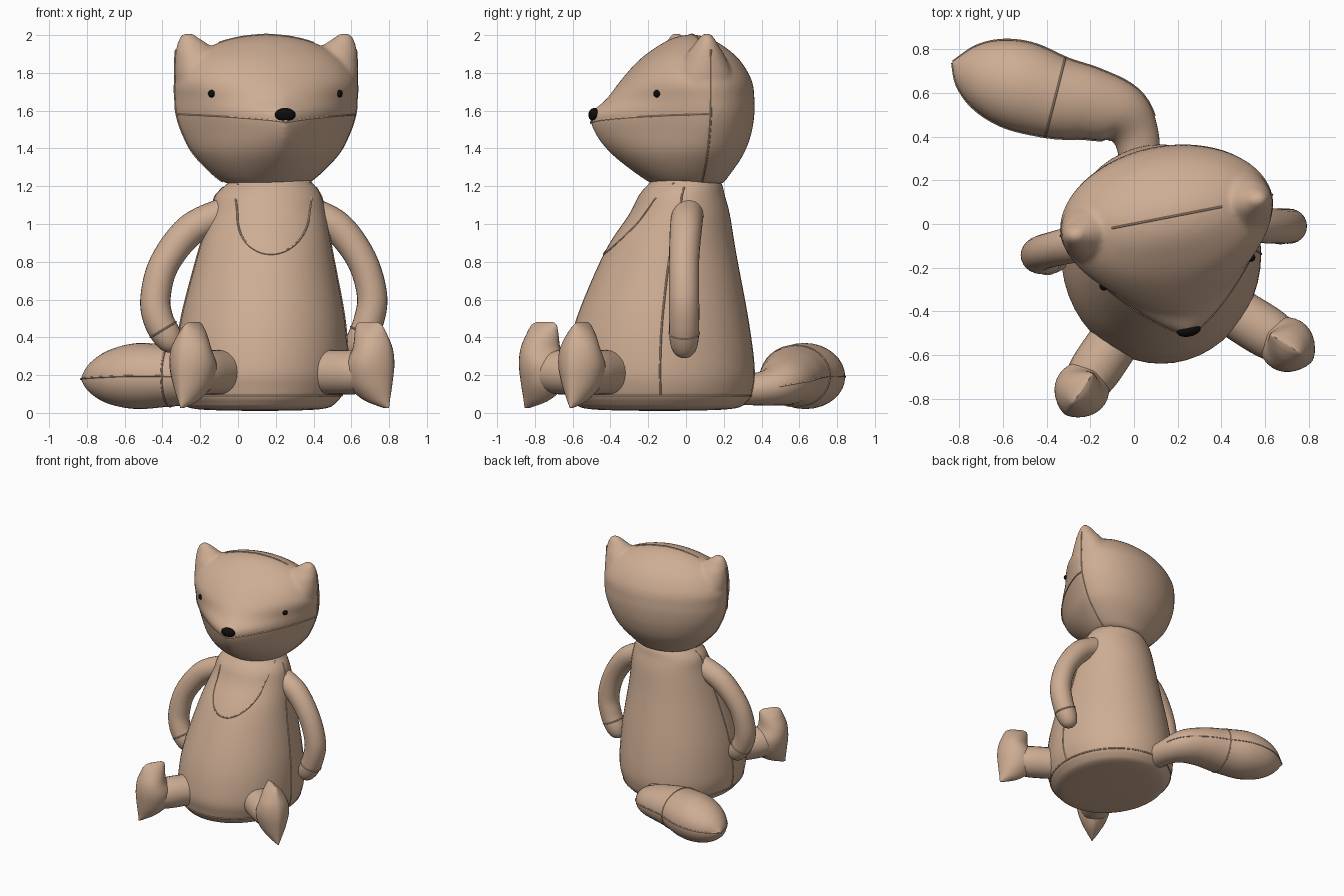
import bpy, bmesh
from math import sin, cos, pi, radians, copysign
from mathutils import Vector

cube = bpy.data.objects.get("Cube")
if cube:
    bpy.data.objects.remove(cube, do_unlink=True)


def material(name, color):
    m = bpy.data.materials.new(name)
    m.use_nodes = True
    m.diffuse_color = color
    bsdf = next(n for n in m.node_tree.nodes if n.type == 'BSDF_PRINCIPLED')
    bsdf.inputs["Base Color"].default_value = color
    return m


FABRIC = material("tan fabric", (0.62, 0.42, 0.295, 1))
BLACK = material("black", (0.004, 0.004, 0.004, 1))


def spline(keys, n=6):
    """Smooth curve through tuples of any length."""
    out = []
    for i in range(len(keys) - 1):
        quad = [keys[min(max(i + k, 0), len(keys) - 1)] for k in (-1, 0, 1, 2)]
        for s in range(n):
            t = s / n
            out.append(tuple(
                b + t * ((c - a) / 2 + t * (a - 2.5 * b + 2 * c - d / 2
                                            + t * (1.5 * (b - c) + (d - a) / 2)))
                for a, b, c, d in zip(*quad)))
    return out + [tuple(keys[-1])]


def section(ring, a):
    """Point of a horizontal slice: round back, front of its own depth and sharpness."""
    z, cx, cy, w, back, front, p = ring
    c, s = cos(a), sin(a)
    if s >= 0:
        return Vector((cx + w * c, cy + back * s, z))
    e = 2 / p
    return Vector((cx + w * copysign(abs(c) ** e, c), cy - front * abs(s) ** e, z))


def slices(rings, n=48):
    return [[section(r, 2 * pi * k / n) for k in range(n)] for r in rings]


def ring_at(rings, z):
    for a, b in zip(rings, rings[1:]):
        if a[0] <= z <= b[0]:
            t = (z - a[0]) / max(b[0] - a[0], 1e-6)
            return tuple(u + (v - u) * t for u, v in zip(a, b))
    return rings[-1]


def finish(ob, mat, angle=40):
    ob.data.materials.clear()
    ob.data.materials.append(mat)
    bpy.ops.object.select_all(action='DESELECT')
    ob.select_set(True)
    bpy.context.view_layer.objects.active = ob
    bpy.ops.object.shade_smooth_by_angle(angle=radians(angle))
    return ob


def loft(name, *shells, mat=FABRIC):
    """Skin one or more stacks of closed loops."""
    bm = bmesh.new()
    for loops in shells:
        rows = [[bm.verts.new(p) for p in loop] for loop in loops]
        n = len(rows[0])
        for lo, hi in zip(rows, rows[1:]):
            for k in range(n):
                bm.faces.new((lo[k], lo[(k + 1) % n], hi[(k + 1) % n], hi[k]))
        bm.faces.new(rows[0][::-1])
        bm.faces.new(rows[-1])
    bmesh.ops.recalc_face_normals(bm, faces=bm.faces)
    me = bpy.data.meshes.new(name)
    bm.to_mesh(me)
    bm.free()
    ob = bpy.data.objects.new(name, me)
    bpy.context.collection.objects.link(ob)
    return finish(ob, mat)


def sweep(path, axis, squash=1, n=24):
    """Loops of given radius along a path; axis is normal to the bend."""
    pts = [Vector(p[:3]) for p in path]
    axis = Vector(axis)
    loops = []
    for i, p in enumerate(pts):
        tangent = (pts[min(i + 1, len(pts) - 1)] - pts[max(i - 1, 0)]).normalized()
        side = tangent.cross(axis).normalized()
        r = max(path[i][3], 0.003)
        loops.append([p + side * r * cos(2 * pi * k / n) + axis * r * squash * sin(2 * pi * k / n)
                      for k in range(n)])
    return loops


def seam(name, pts, closed=False, like=None):
    cu = bpy.data.curves.new(name, 'CURVE')
    cu.dimensions = '3D'
    cu.bevel_depth = 0.005
    cu.bevel_resolution = 1
    sp = cu.splines.new('POLY')
    sp.points.add(len(pts) - 1)
    for q, p in zip(sp.points, pts):
        q.co = (*p, 1)
    sp.use_cyclic_u = closed
    ob = bpy.data.objects.new(name, cu)
    bpy.context.collection.objects.link(ob)
    bpy.ops.object.select_all(action='DESELECT')
    ob.select_set(True)
    bpy.context.view_layer.objects.active = ob
    bpy.ops.object.convert(target='MESH')
    ob = finish(bpy.context.view_layer.objects.active, FABRIC)
    if like:
        place_head(ob)


def ball(name, loc, size, mat):
    rings = [(loc[2] - size[2] * cos(pi * i / 12), loc[0], loc[1]) +
             tuple(max(sin(pi * i / 12), 0.01) * s for s in (size[0], size[1], size[1])) + (2,)
             for i in range(13)]
    return loft(name, slices(rings, 20), mat=mat)


def place_head(ob):
    ob.location = (0.15, 0.03, 0)
    ob.rotation_euler = (0, 0, radians(11))


# Body: height, centre x, centre y, half width, half depth
body = [(0.01, .12, -.14, .02, .02), (0.02, .11, -.14, .33, .37), (0.06, .115, -.135, .41, .46),
        (0.13, .12, -.135, .445, .49), (.25, .125, -.137, .457, .5), (.5, .132, -.125, .433, .455),
        (.85, .145, -.083, .355, .348), (1.05, .158, -.035, .307, .267), (1.15, .16, -.022, .28, .228),
        (1.21, .17, -.005, .23, .195), (1.235, .17, 0, .19, .16), (1.24, .17, 0, .02, .02)]
body = spline([b + (b[4], 2) for b in body])
loft("body", slices(body))
seam("base_seam", [section(ring_at(body, .09), 2 * pi * k / 48) for k in range(48)], True)
for name, a in (("left_side_seam", 0), ("right_side_seam", pi)):
    seam(name, [section(ring_at(body, .09 + k * .046), a) for k in range(25)])

# Bib outline on the chest
bib = [(-.2, 1.22), (-.2, 1.13)]
bib += [(.19 * sin(t * pi / 24), 1.05 - .21 * cos(t * pi / 24)) for t in range(-12, 13)]
bib += [(.2, 1.13), (.2, 1.22)]
bib_pts = []
for x, z in bib:
    r = ring_at(body, z)
    u = min(max((x + .03) / r[3], -.95), .95)
    bib_pts.append((r[1] + r[3] * u, r[2] - r[5] * (1 - u * u) ** .5, z))
seam("bib_seam", bib_pts)

# Head with ears: height, half width, back depth, front depth, front roundness
head = [(1.205, .02, .02, .02, 2), (1.212, .19, .15, .19, 2), (1.25, .27, .19, .27, 1.9),
        (1.37, .39, .27, .43, 1.55), (1.48, .45, .31, .52, 1.35), (1.58, .483, .325, .545, 1.33),
        (1.66, .49, .325, .46, 1.5), (1.76, .487, .31, .375, 1.8), (1.87, .41, .245, .27, 2),
        (1.95, .28, .15, .16, 2), (1.99, .14, .07, .08, 2), (2.003, .01, .01, .01, 2)]
head = spline([(z, 0, 0, w, b, f, p) for z, w, b, f, p in head])
# Ear: height, inner x, outer x, half thickness
ear = spline([(1.6, .2, .44, .15), (1.75, .23, .487, .16), (1.88, .25, .49, .11),
              (1.94, .3, .483, .07), (1.985, .365, .467, .04), (2.01, .4, .445, .015)])
ears = [[(z, s * (i + o) / 2, 0, (o - i) / 2, t, t, 2) for z, i, o, t in ear] for s in (1, -1)]
skull = loft("head", slices(head, 72), *[slices(e, 32) for e in ears])
place_head(skull)
remesh = skull.modifiers.new("blend", 'REMESH')
remesh.mode = 'VOXEL'
remesh.voxel_size = 0.014
remesh.use_smooth_shade = True
soften = skull.modifiers.new("soften", 'SMOOTH')
soften.factor = 0.5
soften.iterations = 6

# Head seams: mouth, cheeks up to the ears, crown
mouth = []
for k in range(41):
    a = pi + pi * k / 40
    mouth.append(section(ring_at(head, 1.535 + .045 * abs(cos(a))), a))
seam("mouth_seam", mouth, like=skull)
for name, s in (("left_cheek_seam", 1), ("right_cheek_seam", -1)):
    cheek = [(s * r[3], .01, r[0]) for r in head if 1.22 < r[0] < 1.75]
    cheek += [(s * e[2], .01, e[0]) for e in ear if 1.76 < e[0] < 1.93]
    seam(name, cheek, like=skull)
half = [(r[3], 0, r[0]) for r in head if r[0] > 1.95]
seam("crown_seam", half + [(-x, y, z) for x, y, z in half[::-1]], like=skull)

# Nose and eyes
place_head(ball("nose", (0, -.525, 1.578), (.056, .03, .036), BLACK))
for name, s in (("left_eye", 1), ("right_eye", -1)):
    place_head(ball(name, (s * .343, -.253, 1.69), (.02, .02, .02), BLACK))

# Arms: x, y, z, radius
arms = {
    "left": [(.38, .01, 1.06, .085), (.53, 0, .98, .085), (.655, -.01, .81, .08), (.71, -.01, .62, .08),
             (.69, -.01, .48, .08), (.645, -.01, .375, .075), (.61, -.01, .32, .05), (.595, -.01, .3, .004)],
    "right": [(-.06, -.07, 1.06, .085), (-.25, -.09, .97, .085), (-.39, -.12, .79, .08),
              (-.437, -.14, .61, .08), (-.42, -.15, .49, .08), (-.37, -.15, .4, .075),
              (-.335, -.15, .35, .05), (-.32, -.15, .33, .004)]}
for side, path in arms.items():
    loops = sweep(spline(path), (0, 1, 0))
    loft(side + "_arm", loops)
    seam(side + "_wrist_seam", loops[27], True)

# Legs and feet: height, inner end, sole end, half thickness along the leg line
foot = spline([(.025, -.03, 0, .004), (.07, -.16, .003, .05), (.15, -.25, .012, .1), (.25, -.26, .02, .125),
               (.34, -.215, .01, .11), (.42, -.21, -.02, .07), (.465, -.205, -.045, .03),
               (.482, -.18, -.08, .003)])
for side, heel, out in (("left", (.8, -.615, 0), (.85, -.53, 0)),
                        ("right", (-.305, -.855, 0), (-.56, -.83, 0))):
    heel, out = Vector(heel), Vector(out).normalized()
    across = Vector((-out.y, out.x, 0))
    loops = []
    for z, i, o, t in foot:
        loops.append([])
        for k in range(32):
            a = 2 * pi * k / 32
            loops[-1].append(heel + out * ((i + o) / 2 + (o - i) / 2 * cos(a))
                             + across * t * sin(a) * abs(sin(a)) ** .3 + Vector((0, 0, z)))
    loft(side + "_foot", loops)
    leg = [(*(heel + out * d + Vector((0, 0, .215))), r)
           for d, r in ((-.55, .11), (-.35, .118), (-.2, .115), (-.1, .085), (-.04, .02))]
    loft(side + "_leg", sweep(spline(leg), (0, 0, 1)))

# Tail: x, y, z, radius
tail = spline([(.03, .25, .12, .09), (.01, .4, .13, .105), (-.06, .5, .16, .14), (-.2, .55, .185, .165),
               (-.36, .58, .195, .188), (-.53, .635, .195, .203), (-.67, .68, .19, .17),
               (-.77, .715, .185, .1), (-.83, .74, .18, .004)])
loops = sweep(tail, (0, 0, 1), .86, 32)
loft("tail", loops)
seam("tail_band_seam", loops[24], True)
for name, k in (("tail_front_seam", 0), ("tail_back_seam", 16)):
    seam(name, [loop[k] for loop in loops[8:]])
